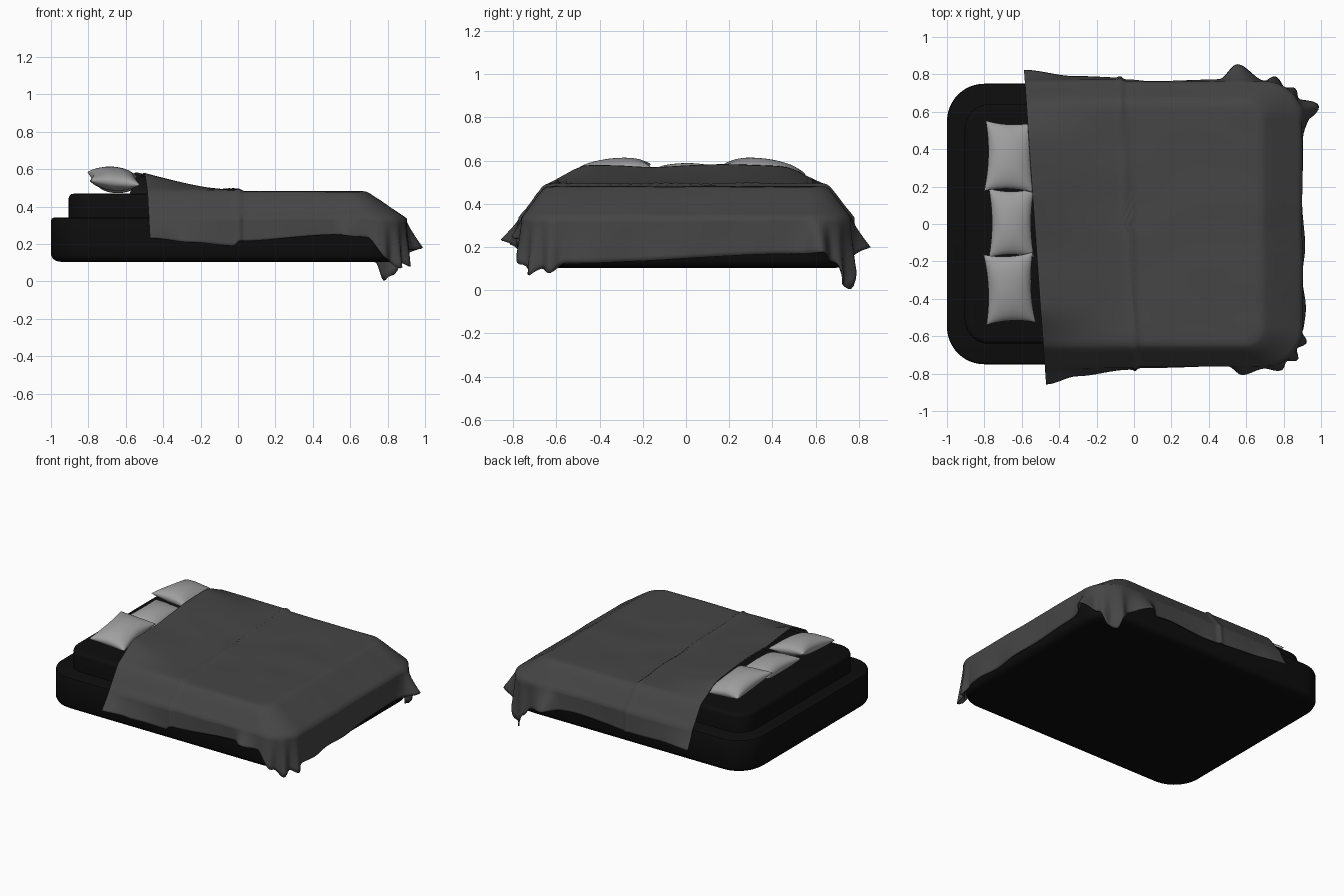
import bpy, bmesh, math
from mathutils import Vector, noise

if "Cube" in bpy.data.objects:
    bpy.data.objects.remove(bpy.data.objects["Cube"])


def material(name, g):
    m = bpy.data.materials.new(name)
    m.diffuse_color = (g, g, g, 1)
    m.use_nodes = True
    m.node_tree.nodes["Principled BSDF"].inputs["Base Color"].default_value = m.diffuse_color
    return m


BLACK, DARK, LIGHT = material("black", .004), material("dark_grey", .06), material("light_grey", .35)


def finish(name, bm, mat, angle=40):
    me = bpy.data.meshes.new(name)
    bm.to_mesh(me)
    bm.free()
    ob = bpy.data.objects.new(name, me)
    bpy.context.collection.objects.link(ob)
    me.materials.append(mat)
    bpy.ops.object.select_all(action='DESELECT')
    ob.select_set(True)
    bpy.context.view_layer.objects.active = ob
    bpy.ops.object.shade_smooth_by_angle(angle=math.radians(angle))
    return ob


def interp(keys, p):
    # smooth interpolation through (position, value) pairs
    for (a, va), (b, vb) in zip(keys, keys[1:]):
        if p <= b:
            t = (p - a) / (b - a)
            t = t * t * (3 - 2 * t)
            return va + (vb - va) * t
    return keys[-1][1]


def slab(name, x0, x1, hy, r, profile):
    # rounded rectangle lofted through (inset, z) pairs
    bm = bmesh.new()
    rings = []
    for inset, z in profile:
        ring, rr = [], r - inset
        for q, (cx, cy) in enumerate([(x1 - r, hy - r), (x0 + r, hy - r), (x0 + r, r - hy), (x1 - r, r - hy)]):
            for i in range(13):
                a = (q + i / 12) * math.pi / 2
                ring.append(bm.verts.new((cx + rr * math.cos(a), cy + rr * math.sin(a), z)))
        rings.append(ring)
    n = len(rings[0])
    for lo, hi in zip(rings, rings[1:]):
        for i in range(n):
            j = (i + 1) % n
            bm.faces.new((lo[i], lo[j], hi[j], hi[i]))
    bm.faces.new(rings[0][::-1])
    bm.faces.new(rings[-1])
    return finish(name, bm, BLACK)


# bed base and mattress
slab("bed_base", -1, .89, .75, .2,
     [(.06, .103), (.03, .108), (.01, .12), (0, .14), (0, .325), (.004, .335), (.014, .34)])
slab("mattress", -.905, .68, .64, .13,
     [(0, .335), (0, .445), (.004, .458), (.012, .466), (.03, .469)])

# blanket: U-shaped loft; p runs 0-1 front side, 1-2 corner, 2-3 foot, 3-4 corner, 4-5 back side
HEM = [(0, .235), (.2, .21), (.40, .19), (.42, .215), (.88, .25), (.95, .24), (1.3, .12), (1.5, .07),
       (1.65, .10), (1.8, .08), (2, .125), (3, .17), (3.15, .18), (3.4, .13), (3.6, .03), (3.75, .005),
       (3.9, .1), (4.12, .2), (4.3, .22), (4.58, .2), (5, .22)]
FLARE = [(0, .085), (.15, .045), (.4, .01), (.84, 0), (.9, .045), (1, .01), (1.25, .035), (1.38, .005),
         (1.52, .04), (1.65, 0), (1.8, .035), (1.95, 0), (2.1, .02), (2.25, 0), (2.4, .015), (2.6, 0),
         (2.9, .005), (3.15, .095), (3.35, .01), (3.5, .03), (3.65, 0), (3.85, .035), (4, .005),
         (4.12, .09), (4.2, .01), (4.5, .005), (4.58, .012), (4.8, .02), (5, .055)]
SIDE, CORNER, FOOT = 110, 28, 44
PARAMS = ([i / SIDE for i in range(SIDE)] + [1 + i / CORNER for i in range(CORNER)]
          + [2 + i / FOOT for i in range(FOOT)] + [3 + i / CORNER for i in range(CORNER)]
          + [4 + i / SIDE for i in range(SIDE + 1)])
# rings: half width, foot x, corner radius, z, outward share, hem share
RINGS = [(.66 * t, .15 + .54 * t, .1 * t, .481, 0, 0) for t in [i / 14 for i in range(14)]]
RINGS += [(.645, .685, .1, .479, .2, 0), (.662, .705, .11, .468, .4, 0), (.69, .76, .14, .432, .6, 0),
          (.72, .82, .17, .390, .6, 0), (.748, .875, .19, .354, .8, 0)]
RINGS += [(.762, .9, .2, .336, 1, i / 9) for i in range(10)]


def outline(p, hy, fx, r):
    # position and outward direction on a U-shaped rounded outline
    head = -.53
    if p < 1:
        return head + (fx - r - head) * p, -hy, 0, -1
    if p < 2:
        a = (p - 2) * math.pi / 2
        return fx - r + r * math.cos(a), -hy + r + r * math.sin(a), math.cos(a), math.sin(a)
    if p < 3:
        return fx, (hy - r) * (2 * (p - 2) - 1), 1, 0
    if p < 4:
        a = (p - 3) * math.pi / 2
        return fx - r + r * math.cos(a), hy - r + r * math.sin(a), math.cos(a), math.sin(a)
    return fx - r + (head - fx + r) * (p - 4), hy, 0, 1


bm = bmesh.new()
grid = []
for hy, fx, r, z0, share, w in RINGS:
    row = []
    for p in PARAMS:
        x, y, nx, ny = outline(p, hy, fx, r)
        z = z0 + (interp(HEM, p) - z0) * w
        out = interp(FLARE, p) * w ** 1.2
        # turned-back upper layer with a raised edge across the bed
        d = x + .03 + .035 * y + .004 * math.sin(y * 14)
        lift = .008 / (1 + math.exp(max(-50, min(50, d * 180)))) + .012 * math.exp(-(d / .013) ** 2)
        lift += .005 * noise.noise(Vector((x * 3, y * 5, z * 4)))
        out += lift * share
        z += lift * (1 - share)
        # blanket rises over the pillows at the head end
        across = max(0, min(1, (.68 - abs(y)) / .24))
        across = across * across * (3 - 2 * across)
        rise = max(0, (-.05 - x) / .48)
        z += (.088 + .006 * math.sin(y * 9)) * rise ** 1.4 * across
        # slanted head edge
        x -= .07 * (y + out * ny) * max(0, min(1, (.2 - x) / .73))
        row.append(bm.verts.new((x + out * nx, y + out * ny, z)))
    grid.append(row)
for a, b in zip(grid, grid[1:]):
    for i in range(len(PARAMS) - 1):
        bm.faces.new((a[i], b[i], b[i + 1], a[i + 1]))
bmesh.ops.remove_doubles(bm, verts=bm.verts, dist=.0004)
blanket = finish("blanket", bm, DARK, 60)
thick = blanket.modifiers.new("thickness", 'SOLIDIFY')
thick.thickness = .008
thick.offset = -1


def pillow(name, loc, half, tilt, turn):
    # pinched cushion with pointed corners, made from two mirrored grids
    bm = bmesh.new()
    N = 24
    for side in (1, -1):
        rows = []
        for i in range(N + 1):
            u = math.sin((i / N - .5) * math.pi)
            row = []
            for j in range(N + 1):
                v = math.sin((j / N - .5) * math.pi)
                puff = ((1 - u * u) * (1 - v * v)) ** .45
                crease = 1 + .06 * math.sin(9 * u + 4 * v) * (u * u + v * v) / 2
                row.append(bm.verts.new((half[0] * u * (1 - .14 * (1 - v * v)),
                                         half[1] * v * (1 - .09 * (1 - u * u)),
                                         side * half[2] * puff * crease)))
            rows.append(row)
        for a, b in zip(rows, rows[1:]):
            for j in range(N):
                f = (a[j], b[j], b[j + 1], a[j + 1])
                bm.faces.new(f if side > 0 else f[::-1])
    bmesh.ops.remove_doubles(bm, verts=bm.verts, dist=.0003)
    ob = finish(name, bm, LIGHT, 60)
    ob.location = loc
    ob.rotation_euler = [math.radians(a) for a in (tilt, 5, turn)]


# three pillows, the outer two leaning on the middle one
pillow("pillow_front", (-.665, -.345, .549), (.133, .19, .06), 7, 3)
pillow("pillow_middle", (-.655, .005, .53), (.122, .185, .058), 0, 0)
pillow("pillow_back", (-.665, .36, .549), (.133, .19, .06), -7, -2)
